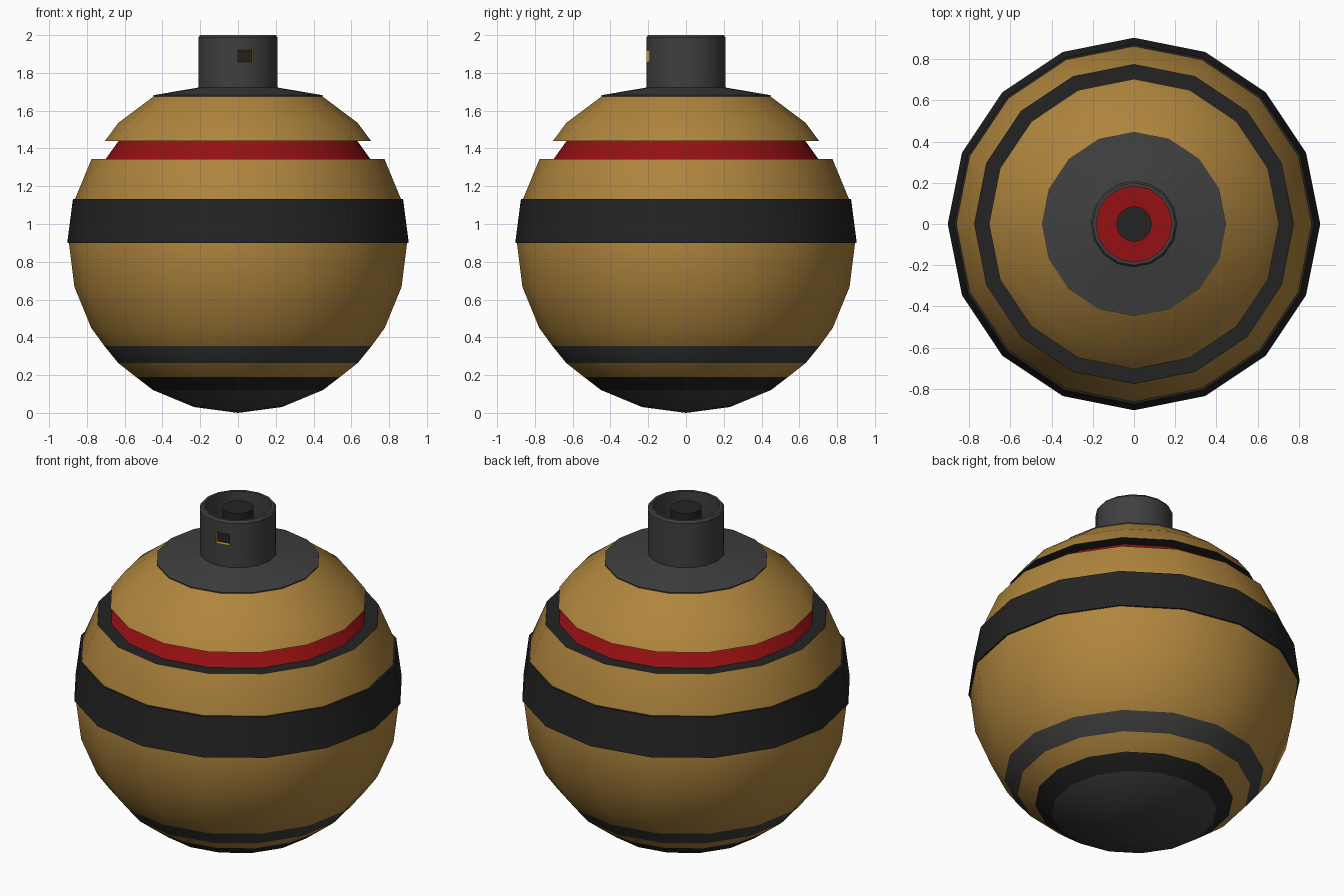
import bpy, bmesh, math

if "Cube" in bpy.data.objects:
    bpy.data.objects.remove(bpy.data.objects["Cube"])

SIDES = 16


def material(name, rgb):
    m = bpy.data.materials.new(name)
    m.diffuse_color = (*rgb, 1.0)
    m.use_nodes = True
    m.node_tree.nodes["Principled BSDF"].inputs["Base Color"].default_value = m.diffuse_color
    return m


MATS = {
    "tan": material("tan shell", (0.43, 0.235, 0.047)),
    "gray": material("dark gray", (0.050, 0.050, 0.050)),
    "black": material("black trim", (0.017, 0.017, 0.017)),
    "red": material("deep red", (0.30, 0.005, 0.006)),
    "gold": material("gold edge", (0.58, 0.32, 0.04)),
}


def lathe(name, start, steps, edit=None):
    """Spin a profile round z. steps = (radius, z, colour of the strip ending there)."""
    names = list(MATS)
    bm = bmesh.new()

    def ring(r, z):
        return [bm.verts.new((r * math.cos(k * math.tau / SIDES),
                              r * math.sin(k * math.tau / SIDES), z)) for k in range(SIDES)]

    low = ring(*start)
    for r, z, colour in steps:
        high = ring(r, z)
        for k in range(SIDES):
            j = (k + 1) % SIDES
            f = bm.faces.new((low[k], low[j], high[j], high[k]))
            f.material_index = names.index(colour)
        low = high
    bmesh.ops.remove_doubles(bm, verts=bm.verts[:], dist=1e-5)
    bm.normal_update()
    if edit:
        edit(bm, names)
    mesh = bpy.data.meshes.new(name)
    bm.to_mesh(mesh)
    bm.free()
    for m in MATS.values():
        mesh.materials.append(m)
    for p in mesh.polygons:
        p.use_smooth = True
    mesh.set_sharp_from_angle(angle=math.radians(30))
    obj = bpy.data.objects.new(name, mesh)
    bpy.context.collection.objects.link(obj)
    return obj


# Main shell: capped base, stripes, red groove and upper dome
lathe("shell", (0, 0), [
    (0.233, 0.031, "gray"), (0.45, 0.121, "gray"),
    (0.54, 0.19, "black"), (0.634, 0.264, "tan"),
    (0.708, 0.355, "gray"), (0.777, 0.45, "tan"),
    (0.866, 0.667, "tan"), (0.895, 0.90, "tan"),
    (0.863, 1.132, "tan"), (0.775, 1.345, "tan"),
    (0.70, 1.345, "black"), (0.632, 1.44, "red"),
    (0.704, 1.44, "black"), (0.634, 1.535, "tan"),
    (0.445, 1.677, "tan"),
])

# Raised belt round the middle
lathe("belt", (0.89, 0.90), [
    (0.904, 0.90, "black"), (0.874, 1.132, "black"), (0.855, 1.132, "black"),
])

# Sloped collar plate under the neck
lathe("collar", (0.40, 1.675), [
    (0.447, 1.675, "black"), (0.447, 1.682, "gray"), (0.20, 1.724, "gray"),
])


def cut_window(bm, names):
    # One facet right of the front becomes a shallow gold-edged recess
    for f in bm.faces[:]:
        c = f.calc_center_median()
        if 1.86 < c.z < 1.91 and 0 < c.x < 0.08 and c.y < -0.19:
            walls = bmesh.ops.inset_individual(bm, faces=[f], thickness=0.004, depth=-0.016)
            for w in walls["faces"]:
                w.material_index = names.index("gold")
            f.material_index = names.index("black")


# Hollow neck with a red floor
lathe("neck", (0.21, 1.70), [
    (0.21, 1.855, "gray"), (0.21, 1.92, "gray"),
    (0.21, 1.987, "gray"), (0.20, 2.0, "gray"),
    (0.184, 2.0, "gray"), (0.184, 1.82, "gray"), (0, 1.82, "red"),
], cut_window)

# Pin standing inside the neck
lathe("pin", (0.086, 1.81), [(0.086, 1.99, "black"), (0, 1.99, "black")])
